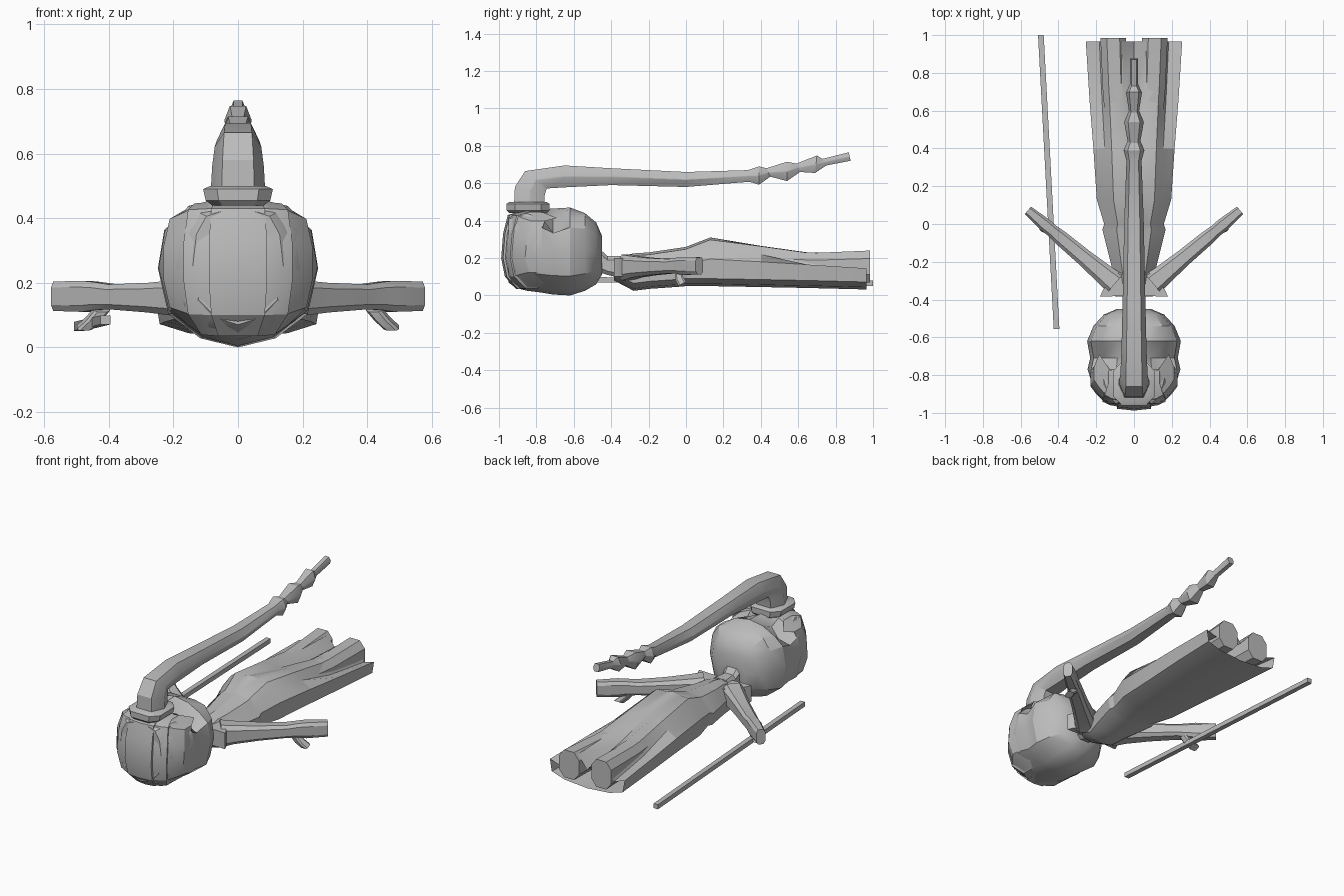
import bpy, bmesh
from mathutils import Vector

cube = bpy.data.objects.get("Cube")
if cube:
    bpy.data.objects.remove(cube, do_unlink=True)

grey = bpy.data.materials.new("plain grey")
grey.use_nodes = True
GREY = (0.5, 0.5, 0.5, 1)
grey.diffuse_color = GREY
grey.node_tree.nodes["Principled BSDF"].inputs["Base Color"].default_value = GREY


def loft(name, rings, end_cap=True):
    """Skin a list of closed rings with equal point counts into one object."""
    bm = bmesh.new()
    rows = [[bm.verts.new(p) for p in ring] for ring in rings]
    n = len(rows[0])
    for a, b in zip(rows, rows[1:]):
        for i in range(n):
            j = (i + 1) % n
            bm.faces.new((a[i], a[j], b[j], b[i]))
    bm.faces.new(rows[0])
    if end_cap:
        bm.faces.new(rows[-1])
    bmesh.ops.recalc_face_normals(bm, faces=bm.faces)
    mesh = bpy.data.meshes.new(name)
    bm.to_mesh(mesh)
    bm.free()
    obj = bpy.data.objects.new(name, mesh)
    bpy.context.collection.objects.link(obj)
    mesh.materials.append(grey)
    bpy.ops.object.select_all(action='DESELECT')
    obj.select_set(True)
    bpy.context.view_layer.objects.active = obj
    bpy.ops.object.shade_smooth_by_angle(angle=0.5)


def octagon(center, u, v, ku=0.6, kv=0.6):
    """Bevelled rectangle spanned by half axes u and v."""
    c, u, v = Vector(center), Vector(u), Vector(v)
    corners = ((1, kv), (ku, 1), (-ku, 1), (-1, kv), (-1, -kv), (-ku, -1), (ku, -1), (1, -kv))
    return [c + u * a + v * b for a, b in corners]


def mirrored(half, y):
    """Close a half outline running from top centre to bottom centre."""
    right = [Vector((x, y, z)) for x, z in half]
    left = [Vector((-x, y, z)) for x, z in half[-2:0:-1]]
    return right + left


# Head: rounded sections with a hollow either side of the crown
outline = ((0, 1), (.38, 1), (.7, .96), (.92, .8), (1, .52), (.87, .22), (.47, .06), (0, 0))
head_rings = []
for y, w, top, bottom, dent in ((-.95, .14, .42, .07, 0), (-.91, .19, .44, .04, 0),
                                (-.85, .22, .455, .025, 0), (-.77, .246, .46, .015, .03),
                                (-.71, .232, .465, .005, .13), (-.62, .248, .47, 0, .04),
                                (-.54, .215, .44, .025, 0), (-.48, .16, .39, .06, 0),
                                (-.45, .09, .32, .11, 0)):
    sink = (0, .4, 1, .3, 0, 0, 0, 0)
    head_rings.append(mirrored([(fx * w, bottom + (top - bottom) * fz - dent * s)
                                for (fx, fz), s in zip(outline, sink)], y))
loft("head", head_rings)


# Hair locks: curved strips hugging the front of the head, converging at both ends
def hair_lock(name, edges, bulge=.006):
    """Each edge is (x, setback, height factor)."""
    arc = ((-.89, .45), (-.955, .43), (-.98, .33), (-.99, .2), (-.97, .1), (-.91, .035))
    narrowing = (.8, .92, 1, 1, .92, .68)
    (x0, s0, h0), (x1, s1, h1) = edges
    rings = []
    for (y, z), n in zip(arc, narrowing):
        a = Vector((x0 * n, y + s0, .24 + (z - .24) * h0))
        b = Vector((x1 * n, y + s1, .24 + (z - .24) * h1))
        back = Vector((0, .07, 0))
        rings.append([a, (a + b) / 2 - Vector((0, bulge, 0)), b, b + back, a + back])
    loft(name, rings)


hair_lock("front_lock", ((-.09, .012, 1), (.09, .012, 1)), .01)
for side, s in (("left", 1), ("right", -1)):
    hair_lock(side + "_inner_lock", ((s * .088, .024, 1), (s * .168, .05, .98)))
    hair_lock(side + "_outer_lock", ((s * .166, .056, .97), (s * .23, .13, .83)))

# Hair band and long ponytail with a six-sided section
loft("hair_band", [octagon((0, -.845, z), (w, 0, 0), (0, d, 0))
                   for z, w, d in ((.44, .08, .1), (.455, .1, .115),
                                   (.49, .108, .115), (.5, .085, .1))])
tail = []
for oy, oz, iy, iz, w in ((-.92, .47, -.76, .47, .085), (-.915, .58, -.755, .54, .08),
                          (-.86, .665, -.745, .572, .072), (-.65, .695, -.65, .578, .066),
                          (-.4, .68, -.4, .59, .06), (0, .66, 0, .58, .052),
                          (.33, .67, .34, .608, .04), (.39, .69, .39, .592, .055),
                          (.43, .68, .45, .635, .034), (.54, .715, .54, .612, .052),
                          (.59, .705, .61, .66, .027), (.7, .748, .69, .655, .042),
                          (.73, .73, .75, .695, .022), (.87, .765, .88, .72, .022)):
    tail.append(octagon((0, (oy + iy) / 2, (oz + iz) / 2), (w, 0, 0),
                        (0, (oy - iy) / 2, (oz - iz) / 2), .6, .06))
loft("ponytail", tail)

# Neck sloping down from the head
loft("neck", [octagon((0, y, z), (w, 0, 0), (0, 0, h))
              for y, z, w, h in ((-.5, .21, .06, .075), (-.42, .16, .045, .05),
                                 (-.34, .15, .06, .06))])

# Robe: narrow jacket flaring at its hem, then a skirt that folds around the legs
robe = []
for y, w, top, bottom, edge, fold in ((-.385, .1, .2, .08, .14, 0), (-.28, .105, .225, .025, .14, 0),
                                      (-.2, .125, .23, .035, .15, 0), (-.03, .167, .255, .047, .16, 0),
                                      (0, .158, .26, .05, .17, 0), (.13, .197, .31, .05, .195, 0),
                                      (.4, .215, .275, .045, .18, .02), (.65, .235, .24, .04, .165, .05),
                                      (.965, .255, .235, .032, .145, .09)):
    robe.append(mirrored(((0, top - fold), (w * .25, top - .01), (w * .55, top - .012),
                          (w * .72, top - .04 - fold * .8), (w, edge), (w * .95, bottom + .04),
                          (w * .6, bottom + .012), (0, bottom)), y))
loft("robe", robe, end_cap=False)

for side, s in (("left", 1), ("right", -1)):
    # Leg ending in a flat foot
    loft(side + "_leg", [octagon((s * x, y, z), (r, 0, 0), (0, 0, h), .5, .5)
                         for x, y, z, r, h in ((.07, .3, .16, .06, .08), (.1, .7, .15, .065, .078),
                                               (.11, .985, .155, .068, .085))])

    # Arm with a wide sleeve at the shoulder and a flat hand
    shoulder, tip = Vector((s * .1, -.315, 0)), Vector((s * .562, .072, 0))
    along = tip - shoulder
    across = Vector((-along.y, along.x, 0)).normalized()
    arm = []
    for t, w, low, high in ((0, .062, .08, .218), (.12, .055, .095, .21), (.35, .045, .108, .2),
                            (.62, .04, .118, .195), (.72, .034, .116, .202),
                            (.8, .036, .11, .206), (1, .026, .113, .204)):
        arm.append(octagon(shoulder + along * t + Vector((0, 0, (low + high) / 2)),
                           across * w, (0, 0, (high - low) / 2)))
    loft(side + "_arm", arm)

    # Thumb
    loft(side + "_thumb", [octagon((s * x, y, z), (.024, 0, 0), (0, .02, .01))
                           for x, y, z in ((.42, -.04, .12), (.445, -.035, .09), (.475, -.02, .062))])

    # Pointed shoulder flare
    flare = ((.05, -.38), (.18, -.385), (.165, -.35), (.1, -.265), (.05, -.25))
    loft(side + "_shoulder", [[(s * x, y, z) for x, y in flare] for z in (.1, .2)])

# Straight staff beside the right hand
square = ((-1, -1), (1, -1), (1, 1), (-1, 1))
loft("staff", [[(x + a * .015, y, z + b * .014) for a, b in square]
               for x, y, z in ((-.41, -.555, .085), (-.493, 1, .065))])
